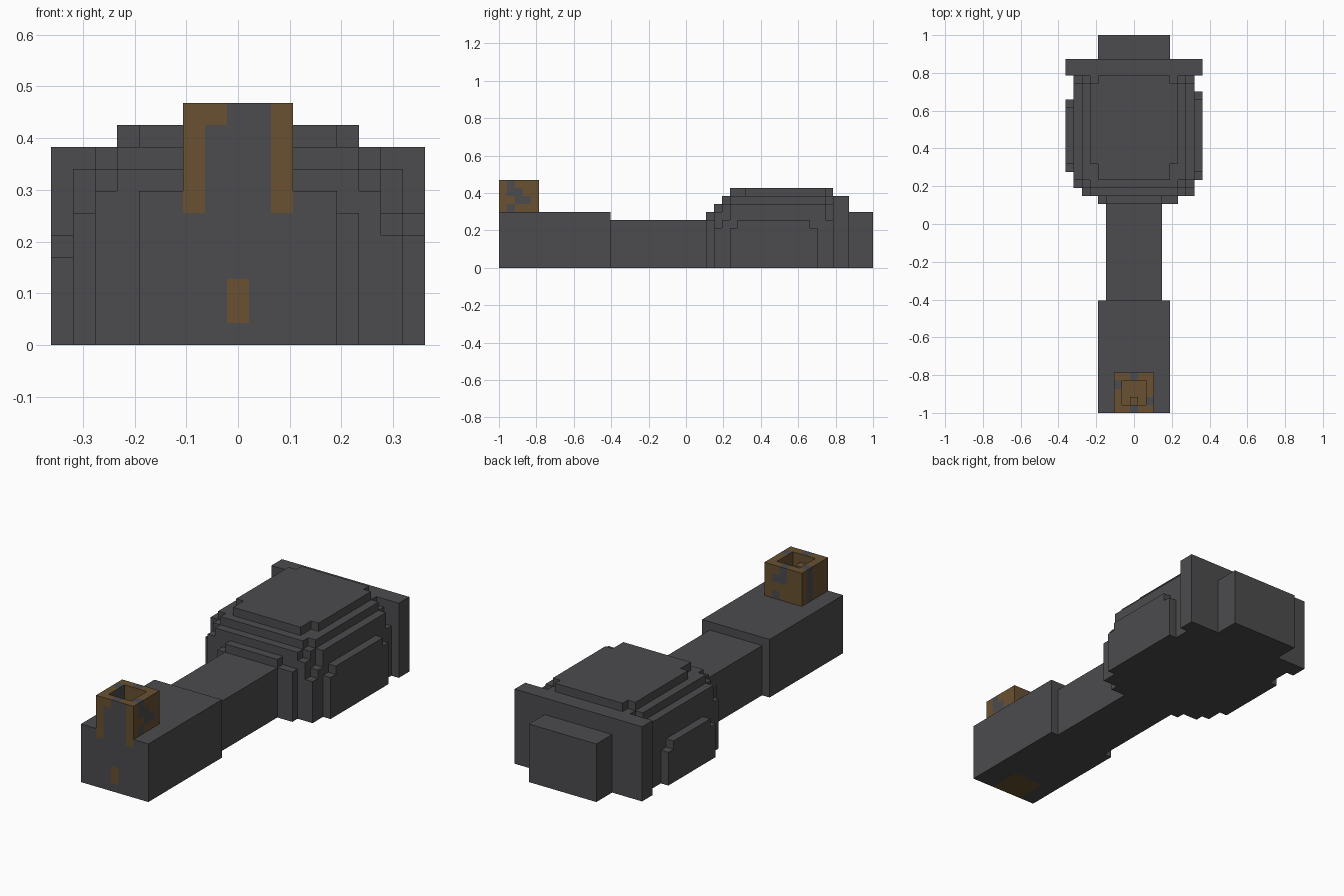
import bpy
import bmesh
from mathutils import Vector

UNIT = 2 / 47  # edge length of one block
RIGHT, LEFT, BACK, FRONT, UP, DOWN = DIRECTIONS = [
    (1, 0, 0), (-1, 0, 0), (0, 1, 0), (0, -1, 0), (0, 0, 1), (0, 0, -1)]

cube = bpy.data.objects.get("Cube")
if cube:
    bpy.data.objects.remove(cube, do_unlink=True)


def make_material(name, rgb):
    mat = bpy.data.materials.new(name)
    mat.use_nodes = True
    mat.diffuse_color = (*rgb, 1)
    mat.node_tree.nodes["Principled BSDF"].inputs["Base Color"].default_value = (*rgb, 1)
    return mat


MATERIALS = [make_material("dark grey", (0.072, 0.072, 0.077)),
             make_material("rust brown", (0.14, 0.082, 0.031))]


def box(x0, x1, y0, y1, top, bottom=0):
    """Set of block cells, x and y ends included."""
    return {(x, y, z) for x in range(x0, x1 + 1)
            for y in range(y0, y1 + 1) for z in range(bottom, top)}


def grey(cell, side):
    return 0


# Barrel end: rusty marks on its front, floor of the sight and underside
def base_colour(cell, side):
    x, y, z = cell
    if side == FRONT and y == -23:
        return int((abs(x) == 2 and z == 6) or (x == 0 and z in (1, 2)))
    if side == UP:
        return int(abs(x) <= 1 and -22 <= y <= -20)
    if side == DOWN:
        return int(-2 <= x <= 1 and y <= -20)
    return 0


# Sight: rusty all round with worn grey patches on each side
def sight_colour(cell, side):
    x, y, z = cell
    if side == UP:
        return int((x, y) not in {(0, -19), (-2, -20), (2, -22), (0, -23)})
    if side == FRONT and y == -23:
        return int(abs(x) == 2 or (x == -1 and z == 10))
    if side == RIGHT and x == 2:
        return int((y, z) not in {(-22, 10), (-22, 9), (-21, 9), (-21, 8), (-20, 8), (-22, 7)})
    if side == RIGHT and x == -2:
        return 0
    if side == BACK and y == -19:
        return int((x, z) not in {(0, 10), (0, 9), (1, 9), (1, 7)})
    if side == LEFT and x == -2:
        return int(y != -20)
    return 1


# Stepped dome: nested slabs, then a thin cheek on each side
dome = set().union(
    box(-4, 5, 3, 18, 6), box(-3, 3, 3, 18, 7),
    box(-6, 6, 4, 18, 7), box(7, 7, 4, 18, 5),
    box(-7, 7, 5, 18, 6), box(-7, 7, 6, 17, 8),
    box(-5, 5, 4, 18, 8), box(-6, 6, 5, 18, 8),
    box(-5, 5, 5, 18, 9), box(-6, 6, 6, 17, 9),
    box(-4, 4, 6, 18, 10), box(-5, 5, 8, 17, 10),
    box(8, 8, 6, 16, 5), box(8, 8, 7, 15, 6),
    box(-8, -8, 7, 15, 4), box(-8, -8, 8, 14, 5))

# Hollow square sight with a small post inside its front wall
sight = box(-2, 2, -23, -19, 11, 7) - box(-1, 1, -22, -20, 11, 7)
sight |= box(0, 0, -22, -22, 10, 7)

PARTS = {
    "front_block": (box(-4, 4, -23, -10, 7), base_colour),
    "neck": (box(-3, 3, -9, 2, 6), grey),
    "stepped_dome": (dome, grey),
    "back_plate": (box(-8, 8, 19, 20, 9), grey),
    "rear_block": (box(-4, 4, 21, 23, 7), grey),
    "hollow_sight": (sight, sight_colour),
}
solid = set().union(*(cells for cells, rule in PARTS.values()))


def build(name, cells, rule):
    """Skin the exposed sides of the blocks and merge flat areas."""
    bm = bmesh.new()
    for cell in sorted(cells):
        centre = Vector(cell) + Vector((0, 0, 0.5))
        for side in DIRECTIONS:
            if tuple(c + s for c, s in zip(cell, side)) in solid:
                continue
            d = Vector(side)
            u = d.yzx
            v = d.cross(u)
            corners = [d + u + v, d - u + v, d - u - v, d + u - v]
            face = bm.faces.new([bm.verts.new((centre + c / 2) * UNIT) for c in corners])
            face.material_index = rule(cell, side)
    bmesh.ops.remove_doubles(bm, verts=bm.verts, dist=UNIT / 100)
    bmesh.ops.dissolve_limit(bm, angle_limit=0.01, verts=bm.verts,
                             edges=bm.edges, delimit={'MATERIAL'})
    mesh = bpy.data.meshes.new(name)
    bm.to_mesh(mesh)
    bm.free()
    for mat in MATERIALS:
        mesh.materials.append(mat)
    bpy.context.collection.objects.link(bpy.data.objects.new(name, mesh))


for part, (blocks, colour_rule) in PARTS.items():
    build(part, blocks, colour_rule)
